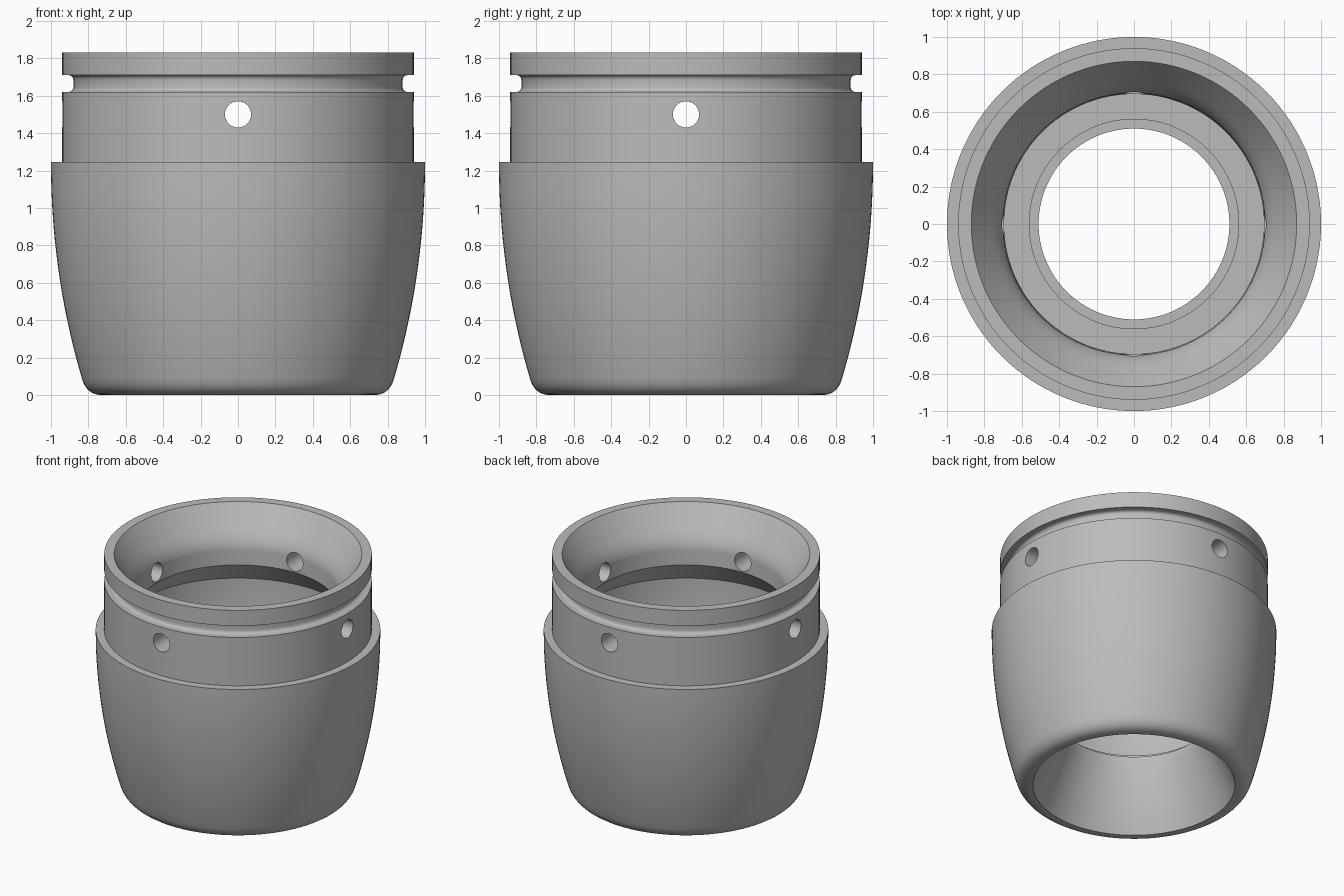
import bpy, bmesh, math
from mathutils import Vector, Matrix

cube = bpy.data.objects.get("Cube")
if cube:
    bpy.data.objects.remove(cube, do_unlink=True)

SIDES = 128

grey = bpy.data.materials.new("machined grey")
grey.use_nodes = True
colour = (0.5, 0.5, 0.5, 1)
grey.diffuse_color = colour
grey.node_tree.nodes["Principled BSDF"].inputs["Base Color"].default_value = colour


def bend(a, b, c, steps):
    """Quadratic curve from a to c, pulled toward b."""
    a, b, c = Vector(a), Vector(b), Vector(c)
    return [tuple(a * (1 - t) ** 2 + b * 2 * t * (1 - t) + c * t * t)
            for t in (i / steps for i in range(steps + 1))]


def make_object(name, bm):
    mesh = bpy.data.meshes.new(name)
    bm.to_mesh(mesh)
    bm.free()
    mesh.materials.append(grey)
    obj = bpy.data.objects.new(name, mesh)
    bpy.context.collection.objects.link(obj)
    return obj


def lathe(name, profile):
    """Revolve a closed (radius, height) profile around z."""
    bm = bmesh.new()
    rings = []
    for i in range(SIDES):
        a = math.tau * i / SIDES
        rings.append([bm.verts.new((r * math.cos(a), r * math.sin(a), z))
                      for r, z in profile])
    for i, ring in enumerate(rings):
        after = rings[(i + 1) % SIDES]
        for j in range(len(profile)):
            k = (j + 1) % len(profile)
            bm.faces.new((ring[j], after[j], after[k], ring[k]))
    bmesh.ops.recalc_face_normals(bm, faces=bm.faces[:])
    return make_object(name, bm)


# Outside, from the bottom up: rounded foot, bulging body, shoulder
profile = bend((0.73, 0), (0.81, 0), (0.835, 0.09), 8)
profile += bend((0.835, 0.09), (1, 0.65), (1, 1.245), 20)[1:]
# Neck with a round-cornered groove below the rim
profile += [(0.94, 1.245), (0.94, 1.62)]
profile += bend((0.91, 1.62), (0.88, 1.62), (0.88, 1.65), 5)
profile += bend((0.88, 1.68), (0.88, 1.71), (0.91, 1.71), 5)
profile += [(0.94, 1.71), (0.94, 1.83)]
# Funnel mouth easing into the throat
profile += [(0.87, 1.83)]
profile += bend((0.765, 1.68), (0.70, 1.59), (0.70, 1.53), 8)
# Undercut chamber and its stepped floor
profile += [(0.695, 1.42)]
profile += bend((0.84, 1.25), (0.84, 0.85), (0.73, 0.56), 12)
profile += [(0.56, 0.56), (0.56, 0.52), (0.51, 0.52)]
# Bore and flared bottom opening
profile += [(0.51, 0.44), (0.71, 0)]
body = lathe("sleeve_body", profile)

# Four radial holes through the neck
bm = bmesh.new()
for i in range(4):
    turn = Matrix.Rotation(i * math.pi / 2, 4, "Z")
    place = Matrix.Translation((0.82, 0, 1.5)) @ Matrix.Rotation(math.pi / 2, 4, "Y")
    bmesh.ops.create_cone(bm, cap_ends=True, segments=32, radius1=0.07,
                          radius2=0.07, depth=0.5, matrix=turn @ place)
cutter = make_object("hole_cutter", bm)
cutter.hide_render = True

cut = body.modifiers.new("holes", "BOOLEAN")
cut.operation = "DIFFERENCE"
cut.solver = "EXACT"
cut.object = cutter
bpy.context.view_layer.objects.active = body
body.select_set(True)
bpy.ops.object.modifier_apply(modifier=cut.name)
bpy.data.objects.remove(cutter, do_unlink=True)
bpy.ops.object.shade_smooth_by_angle(angle=math.radians(30))
